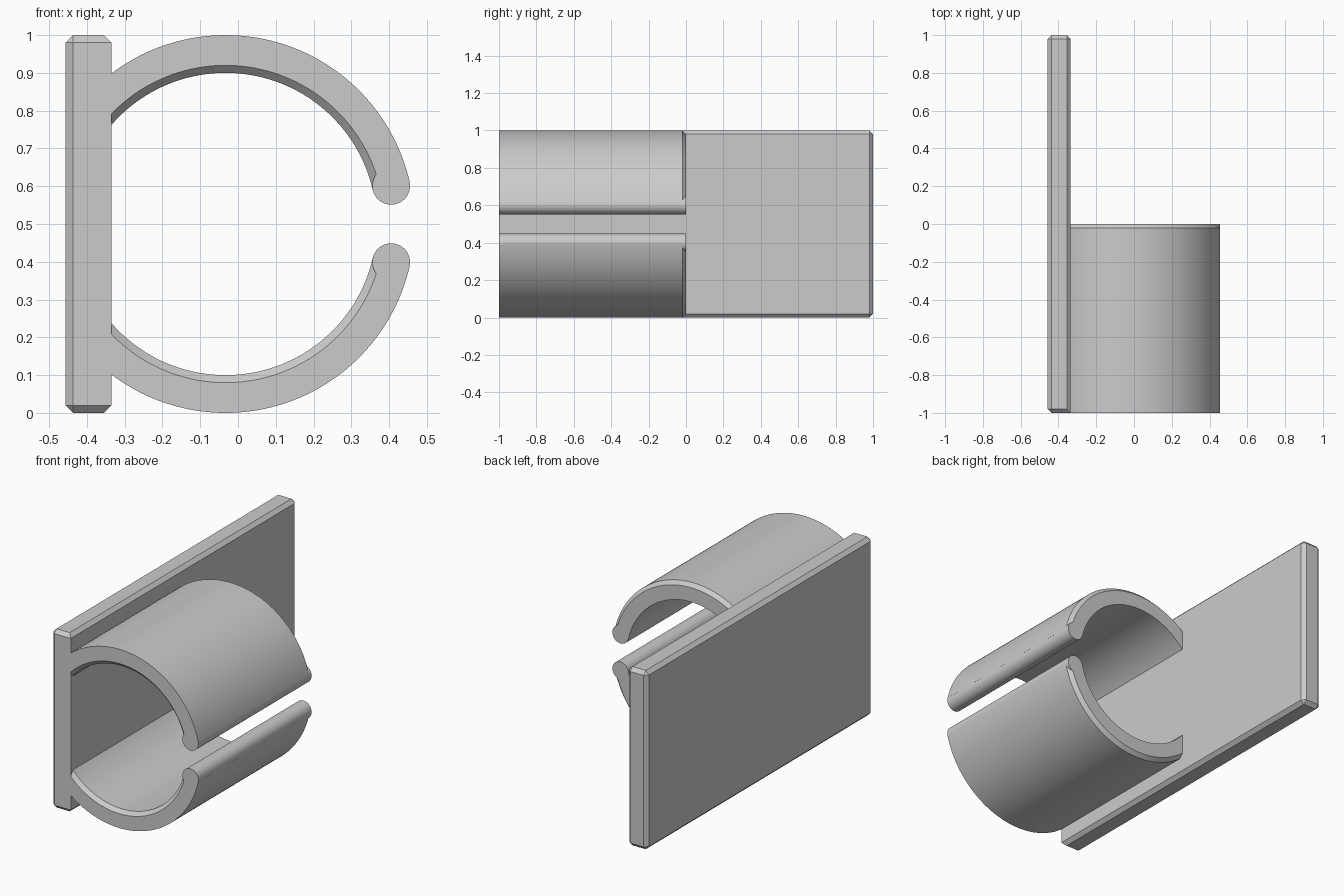
import bpy, bmesh, math

if "Cube" in bpy.data.objects:
    bpy.data.objects.remove(bpy.data.objects["Cube"], do_unlink=True)

grey = bpy.data.materials.new("light grey")
grey.use_nodes = True
grey.diffuse_color = (0.6, 0.6, 0.6, 1)
grey.node_tree.nodes["Principled BSDF"].inputs["Base Color"].default_value = (0.6, 0.6, 0.6, 1)

CHAMFER = 0.02
CX, CZ = -0.033, 0.5           # centre of the clip
OUTER, INNER, LENGTH = 0.5, 0.4, 1.0
MID = (OUTER + INNER) / 2
START, END = math.radians(13), math.radians(142)
PLATE_LEFT, PLATE_RIGHT = -0.457, -0.335


def finish(name, bm, smooth=False):
    bmesh.ops.recalc_face_normals(bm, faces=bm.faces[:])
    mesh = bpy.data.meshes.new(name)
    bm.to_mesh(mesh)
    bm.free()
    mesh.materials.append(grey)
    obj = bpy.data.objects.new(name, mesh)
    bpy.context.collection.objects.link(obj)
    if smooth:
        bpy.ops.object.select_all(action='DESELECT')
        obj.select_set(True)
        bpy.context.view_layer.objects.active = obj
        bpy.ops.object.shade_smooth_by_angle(angle=math.radians(30))
    return obj


# Mounting plate: all edges chamfered except the front edge beside the clip
bm = bmesh.new()
bmesh.ops.create_cube(bm, size=1)
for v in bm.verts:
    v.co.x = PLATE_RIGHT if v.co.x > 0 else PLATE_LEFT
    v.co.y *= 2
    v.co.z += 0.5
edges = [e for e in bm.edges
         if not all(v.co.x > -0.4 and v.co.y < 0 for v in e.verts)]
bmesh.ops.bevel(bm, geom=edges, offset=CHAMFER, segments=1, affect='EDGES')
finish("mounting_plate", bm)


# Curved arm: chamfered section (radius, y) swept along an arc
def arm(name, side, steps=72):
    section = [(INNER + CHAMFER, -LENGTH), (OUTER, -LENGTH),
               (OUTER, -CHAMFER), (OUTER - CHAMFER, 0),
               (INNER, 0), (INNER, CHAMFER - LENGTH)]
    bm = bmesh.new()
    rings = []
    for i in range(steps + 1):
        a = START + (END - START) * i / steps
        rings.append([bm.verts.new((CX + r * math.cos(a), y,
                                    CZ + side * r * math.sin(a)))
                      for r, y in section])
    for a, b in zip(rings, rings[1:]):
        for j in range(len(section)):
            k = (j + 1) % len(section)
            bm.faces.new((a[j], a[k], b[k], b[j]))
    bm.faces.new(rings[0])
    bm.faces.new(rings[-1])
    finish(name, bm, True)


# Rounded lip along the open end of an arm
def lip(name, side, sides=40):
    bm = bmesh.new()
    radius = (OUTER - INNER) / 2
    x = CX + MID * math.cos(START)
    z = CZ + side * MID * math.sin(START)
    circle = [(x + radius * math.cos(t), z + radius * math.sin(t))
              for t in (2 * math.pi * i / sides for i in range(sides))]
    front = [bm.verts.new((px, -LENGTH, pz)) for px, pz in circle]
    back = [bm.verts.new((px, 0, pz)) for px, pz in circle]
    for i in range(sides):
        k = (i + 1) % sides
        bm.faces.new((front[i], front[k], back[k], back[i]))
    bm.faces.new(front)
    bm.faces.new(back)
    finish(name, bm, True)


for label, side in (("upper", 1), ("lower", -1)):
    arm(label + "_clip_arm", side)
    lip(label + "_clip_lip", side)
